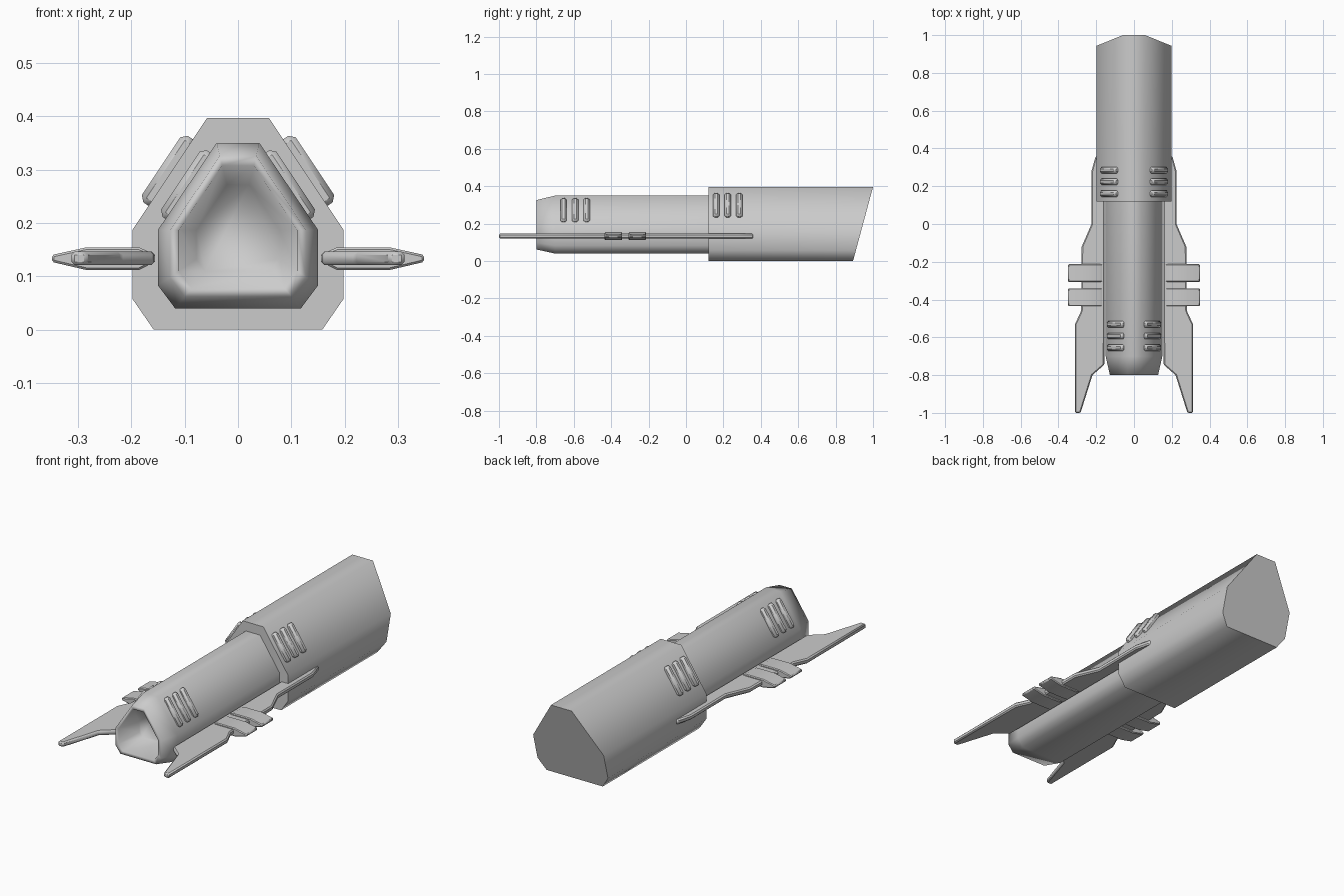
import bpy, bmesh, math
from mathutils import Matrix, Vector

if "Cube" in bpy.data.objects:
    bpy.data.objects.remove(bpy.data.objects["Cube"])


def finish(name, bm, angle, mirror=False, bevel=0.0):
    """Turn a bmesh into a smooth-shaded object, optionally bevelled and mirrored."""
    bmesh.ops.recalc_face_normals(bm, faces=bm.faces)
    me = bpy.data.meshes.new(name)
    bm.to_mesh(me)
    bm.free()
    ob = bpy.data.objects.new(name, me)
    bpy.context.collection.objects.link(ob)
    if bevel:
        b = ob.modifiers.new("bevel", 'BEVEL')
        b.width, b.segments, b.limit_method = bevel, 1, 'ANGLE'
    if mirror:
        ob.modifiers.new("mirror", 'MIRROR').use_axis[0] = True
    bpy.ops.object.select_all(action='DESELECT')
    ob.select_set(True)
    bpy.context.view_layer.objects.active = ob
    bpy.ops.object.shade_smooth_by_angle(angle=math.radians(angle))
    return ob


def loft(bm, rings):
    """Bridge successive closed rings of points and cap both ends."""
    vs = [[bm.verts.new(p) for p in r] for r in rings]
    n = len(vs[0])
    for a, b in zip(vs, vs[1:]):
        for i in range(n):
            bm.faces.new((a[i], a[(i + 1) % n], b[(i + 1) % n], b[i]))
    bm.faces.new(vs[0])
    bm.faces.new(vs[-1])


def full(half):
    """Mirror a right-hand half section (x, z) into a closed loop."""
    return half + [(-x, z) for x, z in reversed(half)]


# Rear hull, with slanted tail
rear = full([(0.158, 0), (0.198, 0.058), (0.198, 0.187), (0.058, 0.397)])
bm = bmesh.new()
loft(bm, [[(x, 0.12, z) for x, z in rear],
          [(x, 0.893 + 0.27 * z, z) for x, z in rear]])
finish("rear_hull", bm, 60)

# Front hull, with tapered nose and recessed intake
front = full([(0.118, 0.04), (0.15, 0.083), (0.15, 0.187), (0.04, 0.35)])
bm = bmesh.new()
rings = []
for y, s in [(0.2, 1), (-0.7, 1), (-0.8, 0.85), (-0.8, 0.74), (-0.68, 0.52)]:
    rings.append([(x * s, y, 0.186 + (z - 0.186) * s) for x, z in front])
loft(bm, rings)
finish("front_hull", bm, 80)

# Thin side wings
outline = [(0.155, 0.36), (0.203, 0.36), (0.225, 0.28), (0.225, 0.0), (0.277, -0.12),
           (0.28, -0.46), (0.312, -0.53), (0.312, -1.0), (0.283, -1.0),
           (0.22, -0.8), (0.157, -0.745)]
bm = bmesh.new()
loft(bm, [[(x, y, z) for x, y in outline] for z in (0.121, 0.146)])
finish("side_wings", bm, 50, mirror=True, bevel=0.006)

# Fins clamped across the wings
fin = [(0.165, 0.122), (0.185, 0.112), (0.285, 0.112), (0.349, 0.127),
       (0.349, 0.14), (0.285, 0.154), (0.185, 0.154), (0.165, 0.145)]
for i, y in enumerate((-0.26, -0.388)):
    bm = bmesh.new()
    loft(bm, [[(x, y + d, z) for x, z in fin] for d in (-0.047, 0.047)])
    finish(f"wing_fin_{i + 1}", bm, 40, mirror=True, bevel=0.004)

# Raised vent bars on the sloped hull sides
tilt = Matrix.Rotation(-math.atan2(0.14, 0.21), 4, 'Y')
for label, cx, cz, y0 in (("rear", 0.13, 0.297, 0.161), ("front", 0.094, 0.27, -0.655)):
    for i in range(3):
        bm = bmesh.new()
        m = (Matrix.Translation(Vector((cx, y0 + i * 0.062, cz))) @ tilt
             @ Matrix.Diagonal((0.034, 0.034, 0.15, 1)))
        bmesh.ops.create_cube(bm, size=1, matrix=m)
        finish(f"{label}_vent_{i + 1}", bm, 50, mirror=True, bevel=0.01)
